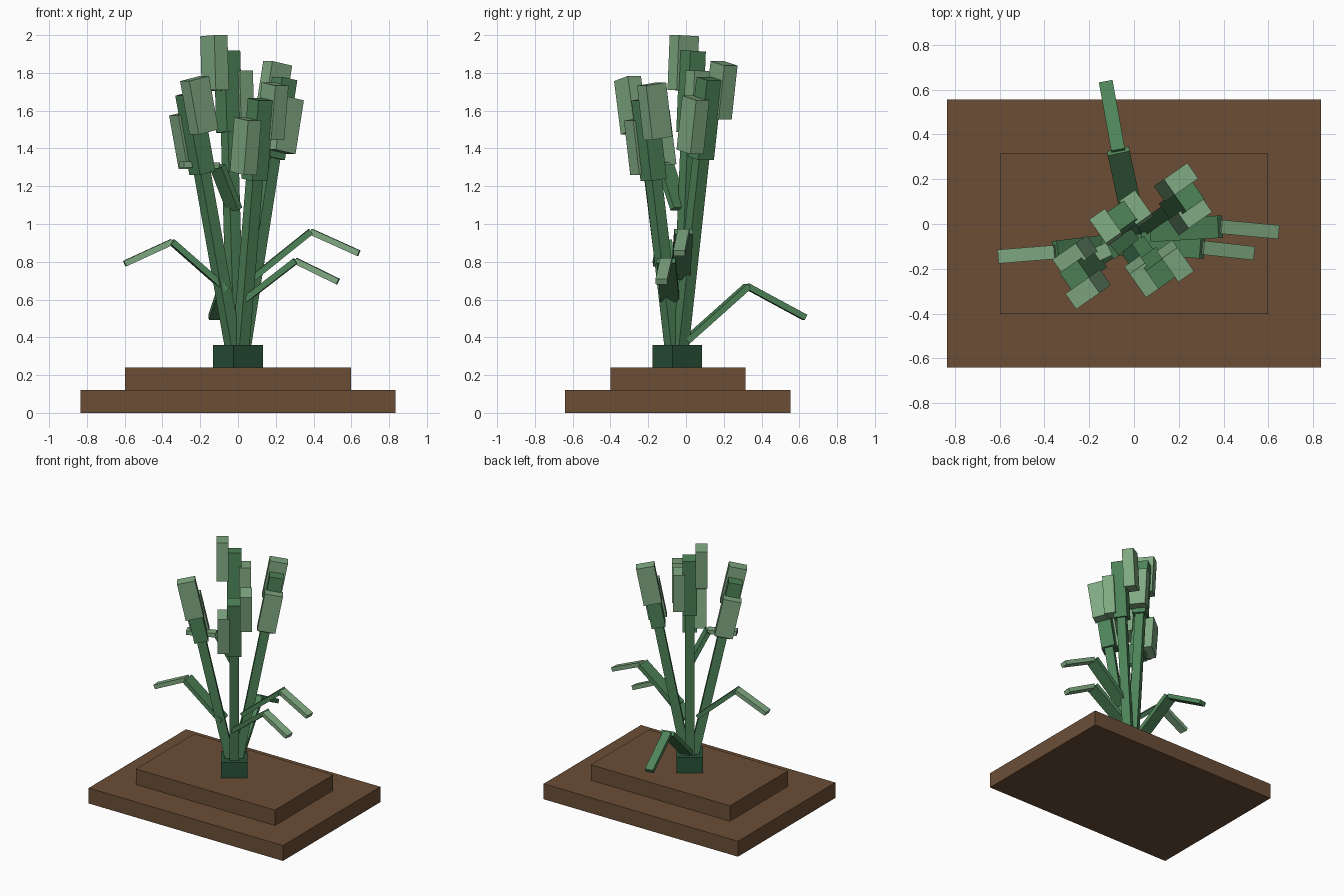
import bpy
import math
from mathutils import Vector, Matrix

if "Cube" in bpy.data.objects:
    bpy.data.objects.remove(bpy.data.objects["Cube"], do_unlink=True)


def material(name, rgb):
    m = bpy.data.materials.new(name)
    m.use_nodes = True
    m.diffuse_color = (*rgb, 1)
    m.node_tree.nodes["Principled BSDF"].inputs["Base Color"].default_value = (*rgb, 1)
    return m


SOIL = material("brown_soil", (0.147, 0.076, 0.037))
DARK = material("dark_green", (0.023, 0.084, 0.040))
MID = material("mid_green", (0.076, 0.23, 0.098))
LIGHT = material("light_green", (0.216, 0.40, 0.223))
UP = Vector((0, 0, 1))


def box(name, size, centre, mat, axes=None):
    """Box with its local axes along the three given vectors."""
    bpy.ops.mesh.primitive_cube_add(size=1)
    ob = bpy.context.object
    ob.name = name
    rot = Matrix(axes).transposed().to_4x4() if axes else Matrix()
    ob.matrix_world = Matrix.Translation(centre) @ rot @ Matrix.Diagonal((*size, 1))
    ob.data.materials.append(mat)
    return ob


def beam(name, start, end, width, thick, mat):
    """Flat bar between two points, its width kept level."""
    a, b = Vector(start), Vector(end)
    along = (b - a).normalized()
    side = UP.cross(along).normalized()
    box(name, ((b - a).length, width, thick), (a + b) / 2, mat,
        (along, side, along.cross(side)))


# Stepped soil bed
box("soil_lower", (1.67, 1.195, 0.12), (0, -0.043, 0.06), SOIL)
box("soil_upper", (1.195, 0.715, 0.12), (0, -0.043, 0.18), SOIL)

# Root crown, turned with the whole plant
TURN = math.radians(35)
CROWN = Vector((0, -0.047, 0.3))
crown_axes = (Vector((math.cos(TURN), math.sin(TURN), 0)),
              Vector((-math.sin(TURN), math.cos(TURN), 0)), UP)
box("root_crown", (0.189, 0.189, 0.12), CROWN, DARK, crown_axes)


def stalk(name, quarter, slope, top_z):
    """Leaning stem, a square head and two buds on the head's sides."""
    angle = TURN + quarter * math.pi / 2
    lean = Vector((math.cos(angle), math.sin(angle), 0))
    axis = (lean * slope + UP).normalized()
    side = UP.cross(lean)
    axes = (side.cross(axis), side, axis)
    base = CROWN + lean * 0.02
    top = base + axis * ((top_z - base.z) / axis.z)
    length = (top - base).length

    def part(label, size, drop, offset, mat):
        box(name + label, size, top - axis * drop + side * offset, mat, axes)

    part("_stem", (0.065, 0.065, length - 0.3), (length + 0.3) / 2, 0, MID)
    part("_head", (0.1, 0.1, 0.43), 0.215, 0, MID)
    part("_high_bud", (0.13, 0.085, 0.29), 0.063, 0.083, LIGHT)
    part("_low_bud", (0.13, 0.085, 0.29), 0.25, -0.075, LIGHT)


stalk("right_stalk", 0, 0.19, 1.77)
stalk("back_stalk", 1, 0.05, 1.915)
stalk("left_stalk", 2, 0.217, 1.69)
stalk("front_stalk", 3, 0.141, 1.66)


def leaf(name, root, bend, end, tip_mat=LIGHT):
    """Rising arm and drooping tip."""
    beam(name + "_arm", root, bend, 0.1, 0.032, MID)
    beam(name + "_tip", bend, end, 0.062, 0.032, tip_mat)


leaf("front_leaf", (0.04, -0.085, 0.60), (0.305, -0.105, 0.805), (0.53, -0.13, 0.695))
leaf("right_leaf", (0.08, -0.03, 0.715), (0.385, -0.012, 0.96), (0.64, -0.036, 0.845))
leaf("left_leaf", (-0.06, -0.09, 0.65), (-0.35, -0.125, 0.905), (-0.6, -0.145, 0.79))
leaf("back_leaf", (0, 0, 0.38), (-0.07, 0.325, 0.67), (-0.125, 0.63, 0.505), MID)
leaf("upper_leaf", (-0.02, -0.035, 1.08), (-0.11, -0.11, 1.31), (-0.3, -0.2, 1.315))
